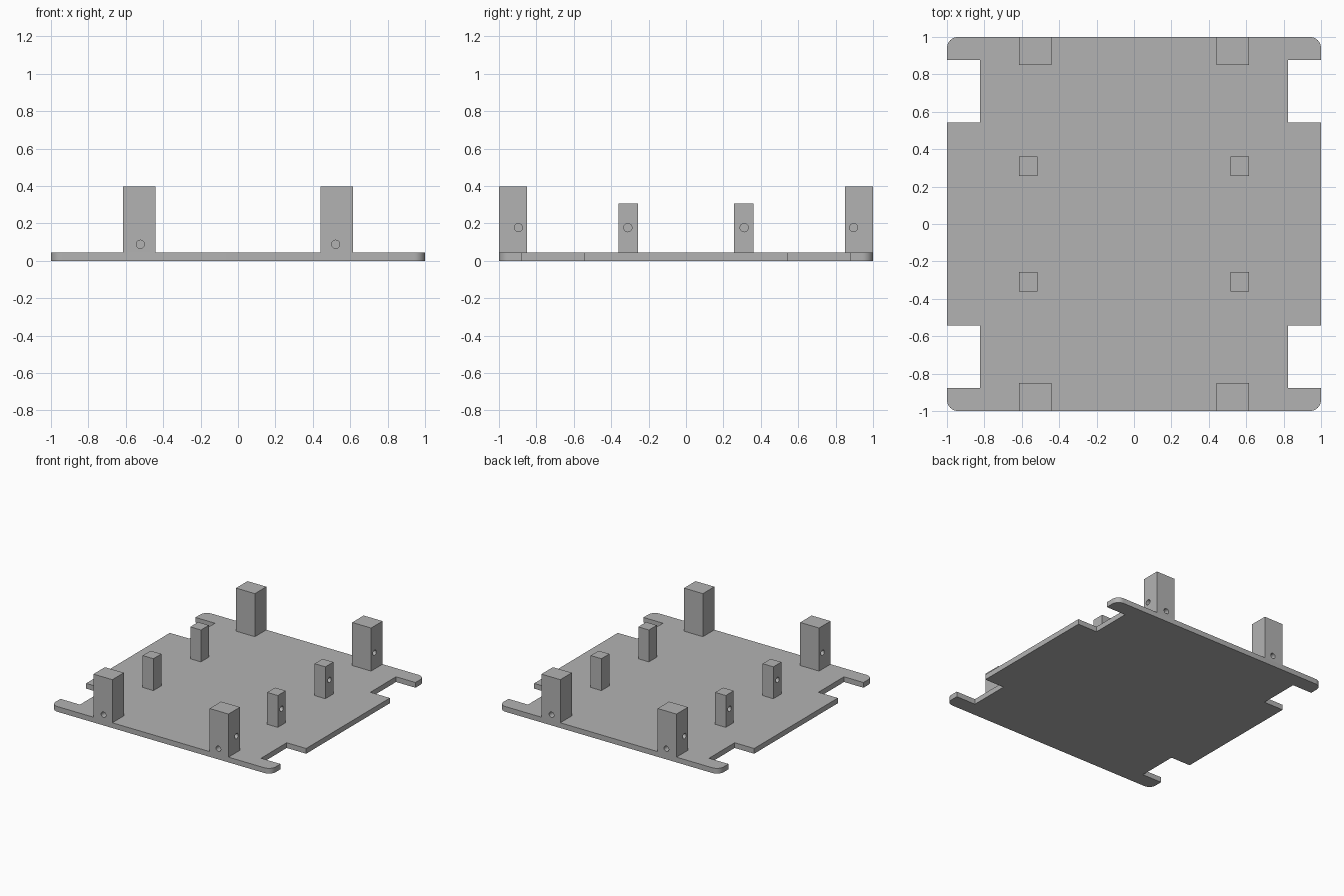
import bpy, bmesh, math
from mathutils import Matrix, Vector

cube = bpy.data.objects.get("Cube")
if cube:
    bpy.data.objects.remove(cube, do_unlink=True)

PLATE_TOP = 0.043
HOLE_RADIUS = 0.022

grey = bpy.data.materials.new("plain_grey")
grey.use_nodes = True
grey.diffuse_color = (0.45, 0.45, 0.45, 1)
grey.node_tree.nodes["Principled BSDF"].inputs["Base Color"].default_value = grey.diffuse_color


def make_object(name, bm):
    bmesh.ops.recalc_face_normals(bm, faces=bm.faces)
    mesh = bpy.data.meshes.new(name)
    bm.to_mesh(mesh)
    bm.free()
    mesh.materials.append(grey)
    obj = bpy.data.objects.new(name, mesh)
    bpy.context.collection.objects.link(obj)
    return obj


def select_only(obj):
    bpy.ops.object.select_all(action='DESELECT')
    obj.select_set(True)
    bpy.context.view_layer.objects.active = obj


def smooth(obj):
    select_only(obj)
    bpy.ops.object.shade_smooth_by_angle(angle=math.radians(30))


def box(name, lo, hi):
    bm = bmesh.new()
    bmesh.ops.create_cube(bm, size=1)
    lo, hi = Vector(lo), Vector(hi)
    bmesh.ops.scale(bm, vec=hi - lo, verts=bm.verts)
    bmesh.ops.translate(bm, vec=(lo + hi) / 2, verts=bm.verts)
    return make_object(name, bm)


def drill(obj, mouth, axis, depth):
    """Cut a blind round hole centred on an outer face."""
    bm = bmesh.new()
    turn = Vector(axis).to_track_quat('Z', 'Y').to_matrix().to_4x4()
    bmesh.ops.create_cone(bm, cap_ends=True, segments=24, radius1=HOLE_RADIUS,
                          radius2=HOLE_RADIUS, depth=depth * 2,
                          matrix=Matrix.Translation(mouth) @ turn)
    cutter = make_object("hole_cutter", bm)
    cutter.hide_render = True
    mod = obj.modifiers.new("hole", 'BOOLEAN')
    mod.operation = 'DIFFERENCE'
    mod.solver = 'EXACT'
    mod.object = cutter
    select_only(obj)
    bpy.ops.object.modifier_apply(modifier=mod.name)
    bpy.data.objects.remove(cutter, do_unlink=True)


# Base plate: one quarter of the outline, mirrored to all four corners
radius = 0.06
quarter = [(1, 0.543), (0.823, 0.543), (0.823, 0.876), (1, 0.876)]
for i in range(9):
    a = math.pi / 2 * i / 8
    quarter.append((1 - radius + radius * math.cos(a), 1 - radius + radius * math.sin(a)))
half = quarter + [(-x, y) for x, y in reversed(quarter)]
outline = half + [(x, -y) for x, y in reversed(half)]

bm = bmesh.new()
base = bm.faces.new([bm.verts.new((x, y, 0)) for x, y in outline])
top = bmesh.ops.extrude_face_region(bm, geom=[base])
bmesh.ops.translate(bm, vec=(0, 0, PLATE_TOP),
                    verts=[v for v in top["geom"] if isinstance(v, bmesh.types.BMVert)])
smooth(make_object("base_plate", bm))

# Posts: a tall and a short one in each quarter, drilled from their outer sides
for sx, side in ((1, "left"), (-1, "right")):
    for sy, end in ((1, "back"), (-1, "front")):
        tall = box(f"{end}_{side}_tall_post",
                   (min(sx * 0.442, sx * 0.614), min(sy * 0.851, sy), PLATE_TOP),
                   (max(sx * 0.442, sx * 0.614), max(sy * 0.851, sy), 0.397))
        drill(tall, (sx * 0.614, sy * 0.896, 0.177), (sx, 0, 0), 0.08)
        drill(tall, (sx * 0.522, sy, 0.088), (0, sy, 0), 0.08)
        smooth(tall)

        short = box(f"{end}_{side}_short_post",
                    (min(sx * 0.517, sx * 0.614), min(sy * 0.257, sy * 0.36), PLATE_TOP),
                    (max(sx * 0.517, sx * 0.614), max(sy * 0.257, sy * 0.36), 0.305))
        drill(short, (sx * 0.614, sy * 0.311, 0.177), (sx, 0, 0), 0.06)
        smooth(short)
